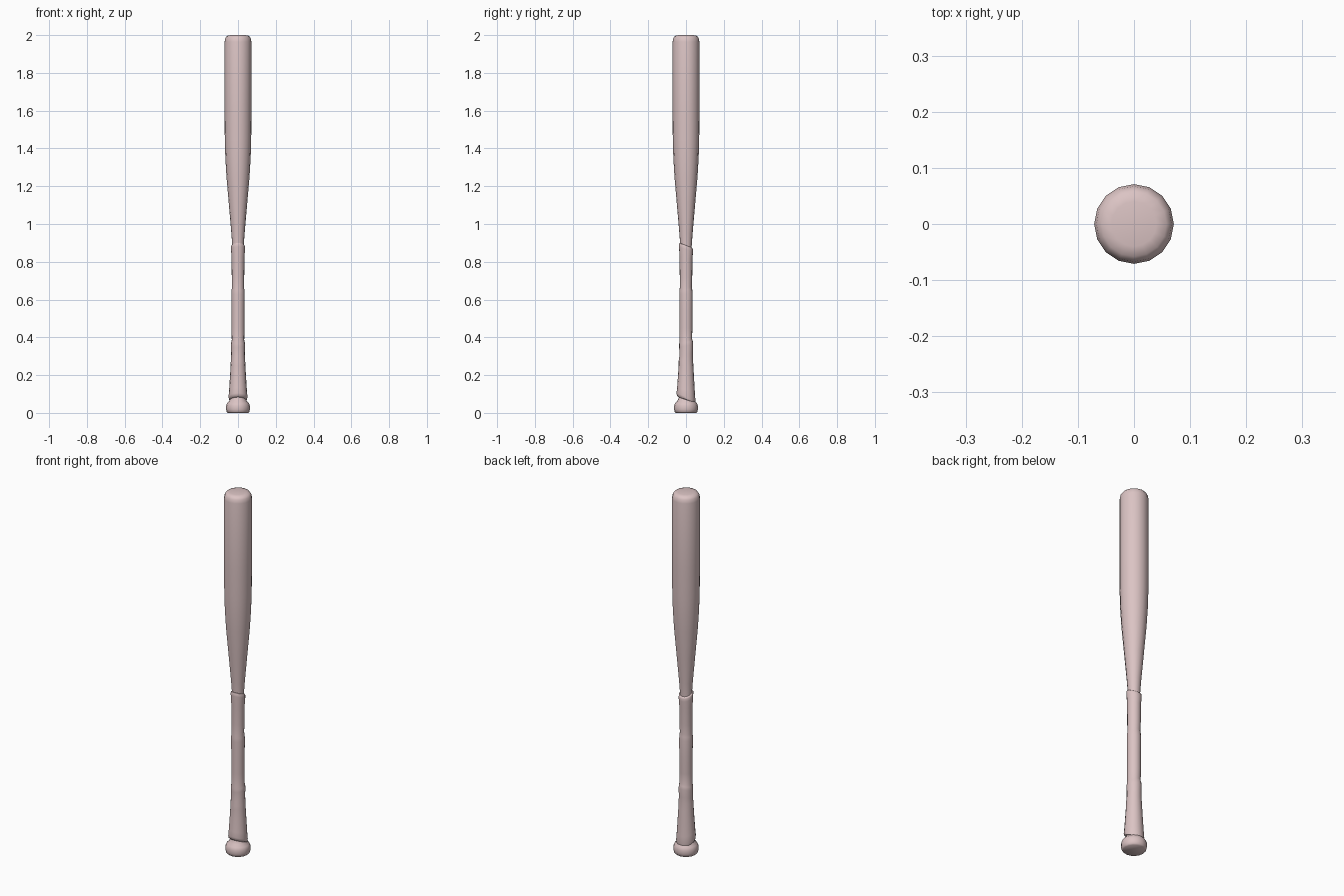
import bpy
import math

cube = bpy.data.objects.get("Cube")
if cube:
    bpy.data.objects.remove(cube, do_unlink=True)

SIDES = 16

wood = bpy.data.materials.new("pale_pink_wood")
wood.use_nodes = True
colour = (0.71, 0.55, 0.55, 1)
wood.diffuse_color = colour
wood.node_tree.nodes["Principled BSDF"].inputs["Base Color"].default_value = colour


def lathe(name, rings, angle=40):
    """Skin rings of (z, radius, tilt, y shift), tilted rings rise to the front."""
    verts, faces = [], []
    for z, r, tilt, shift in rings:
        for i in range(SIDES):
            a = math.tau * i / SIDES
            x, y = r * math.cos(a), r * math.sin(a)
            verts.append((x, y + shift, z - tilt * y))
    for k in range(len(rings) - 1):
        for i in range(SIDES):
            j = (i + 1) % SIDES
            faces.append((k * SIDES + i, k * SIDES + j,
                          (k + 1) * SIDES + j, (k + 1) * SIDES + i))
    faces.append(tuple(reversed(range(SIDES))))
    last = (len(rings) - 1) * SIDES
    faces.append(tuple(range(last, last + SIDES)))
    mesh = bpy.data.meshes.new(name)
    mesh.from_pydata(verts, [], faces)
    mesh.materials.append(wood)
    obj = bpy.data.objects.new(name, mesh)
    bpy.context.collection.objects.link(obj)
    bpy.ops.object.select_all(action="DESELECT")
    obj.select_set(True)
    bpy.context.view_layer.objects.active = obj
    bpy.ops.object.shade_smooth_by_angle(angle=math.radians(angle))
    return obj


# Knob, handle and barrel in one turned profile
bat_profile = [
    (0, 0.054), (0.006, 0.06), (0.018, 0.063), (0.038, 0.063),
    (0.052, 0.057), (0.064, 0.045), (0.085, 0.037), (0.13, 0.031),
    (0.4, 0.028), (0.88, 0.030), (0.95, 0.035), (1.1, 0.048),
    (1.25, 0.061), (1.35, 0.067), (1.45, 0.070), (1.6, 0.071),
    (1.965, 0.071), (1.985, 0.067), (1.996, 0.058), (2.0, 0.04),
]
lathe("bat_body", [(z, r, 0, 0) for z, r in bat_profile], 60)

# Wrapped grip, with slanted ends and uneven overlaps
grip_rings = [
    (0.068, 0.040, 0.4, 0), (0.072, 0.048, 0.4, 0), (0.085, 0.050, 0.4, 0),
    (0.12, 0.047, 0.3, 0), (0.2, 0.042, 0.1, 0), (0.25, 0.039, 0, 0),
    (0.28, 0.038, -0.2, -0.001), (0.31, 0.036, -0.3, 0.001),
    (0.355, 0.037, -0.2, 0.001), (0.373, 0.036, -0.2, 0),
    (0.385, 0.033, -0.2, -0.001), (0.45, 0.034, 0, 0),
    (0.54, 0.034, 0, 0), (0.63, 0.035, -0.1, 0),
    (0.65, 0.034, -0.1, -0.001), (0.665, 0.032, -0.1, -0.001),
    (0.72, 0.033, 0, 0), (0.82, 0.034, 0.2, 0),
    (0.865, 0.037, 0.4, 0), (0.88, 0.037, 0.4, 0),
    (0.885, 0.035, 0.4, 0), (0.887, 0.030, 0.4, 0),
]
lathe("grip_wrap", grip_rings, 50)
